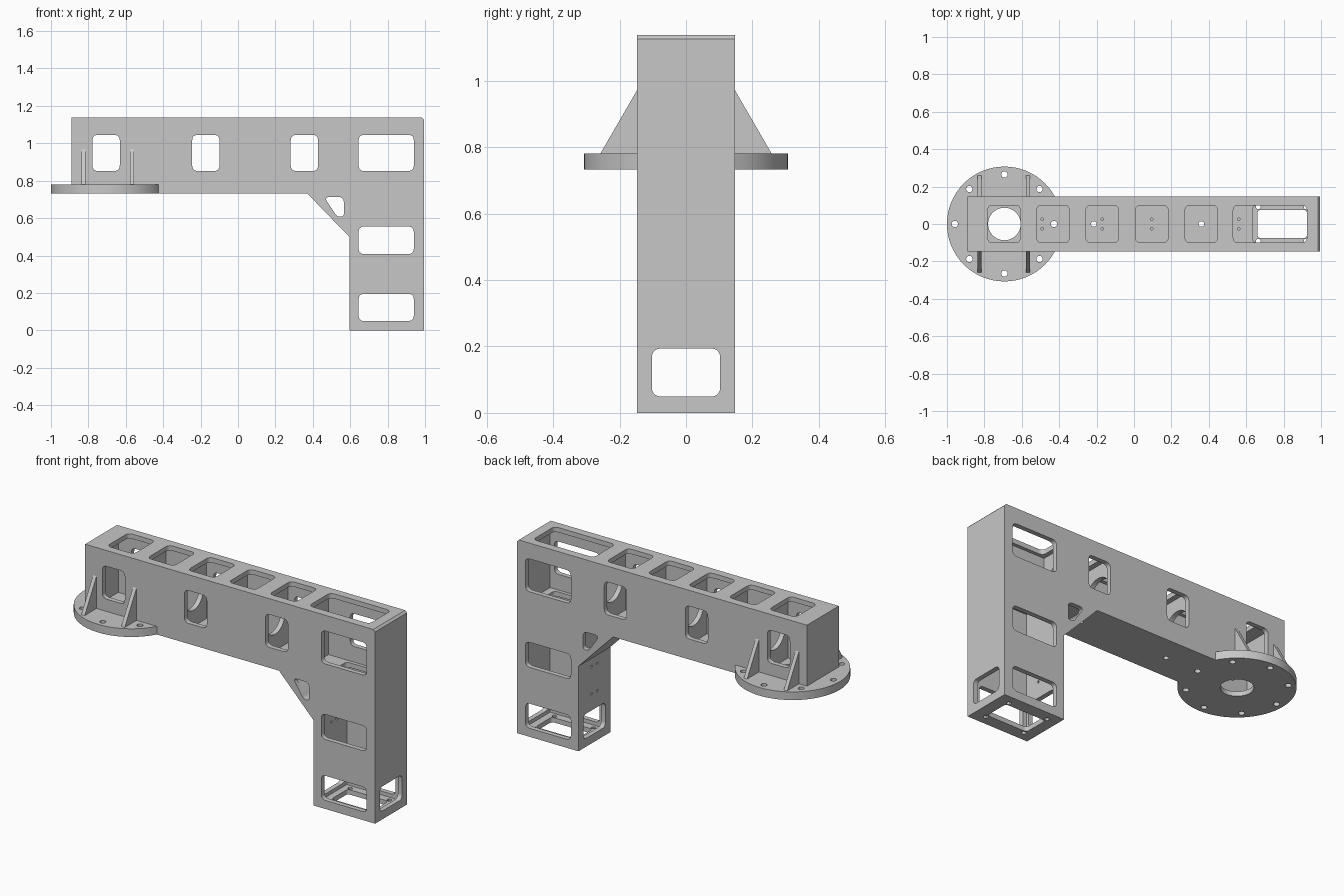
import bpy, bmesh, math
from mathutils import Vector

old = bpy.data.objects.get("Cube")
if old:
    bpy.data.objects.remove(old, do_unlink=True)

steel = bpy.data.materials.new("plain_grey")
steel.use_nodes = True
GREY = (0.57, 0.57, 0.57, 1)
steel.diffuse_color = GREY
steel.node_tree.nodes["Principled BSDF"].inputs["Base Color"].default_value = GREY

# Maps profile coordinates (u, v) and depth d to space, per extrusion axis
AXES = {
    "x": lambda u, v, d: (d, u, v),
    "y": lambda u, v, d: (u, d, v),
    "z": lambda u, v, d: (u, v, d),
}


def prism(name, profile, axis, lo, hi):
    """Solid with a closed 2D profile, extruded along an axis."""
    bm = bmesh.new()
    place = AXES[axis]
    a = [bm.verts.new(place(u, v, lo)) for u, v in profile]
    b = [bm.verts.new(place(u, v, hi)) for u, v in profile]
    bm.faces.new(a[::-1])
    bm.faces.new(b)
    for i in range(len(a)):
        bm.faces.new((a[i - 1], a[i], b[i], b[i - 1]))
    bmesh.ops.recalc_face_normals(bm, faces=bm.faces)
    if bm.calc_volume(signed=True) < 0:
        bmesh.ops.reverse_faces(bm, faces=bm.faces)
    mesh = bpy.data.meshes.new(name)
    bm.to_mesh(mesh)
    bm.free()
    mesh.materials.append(steel)
    ob = bpy.data.objects.new(name, mesh)
    bpy.context.collection.objects.link(ob)
    return ob


def circle(u, v, r, n=24):
    return [(u + r * math.cos(math.tau * i / n), v + r * math.sin(math.tau * i / n))
            for i in range(n)]


def rect(u0, u1, v0, v1):
    return [(u0, v0), (u1, v0), (u1, v1), (u0, v1)]


def rounded(corners, r, n=5):
    """Fillet every corner of a polygon, never past the middle of an edge."""
    pts = [Vector(c) for c in corners]
    out = []
    for i, p in enumerate(pts):
        before, after = pts[i - 1] - p, pts[(i + 1) % len(pts)] - p
        cut_len = min(r, 0.45 * before.length, 0.45 * after.length)
        a = p + before.normalized() * cut_len
        b = p + after.normalized() * cut_len
        for k in range(n + 1):
            t = k / n
            out.append(tuple(a * (1 - t) ** 2 + p * (2 * t * (1 - t)) + b * t ** 2))
    return out


def cut(target, profile, axis, lo, hi):
    """Subtract an extruded profile, skipping a cut that would leave nothing."""
    tool = prism("cutter", profile, axis, lo, hi)
    mod = target.modifiers.new("cut", "BOOLEAN")
    mod.operation = "DIFFERENCE"
    mod.solver = "EXACT"
    mod.object = tool
    result = target.evaluated_get(bpy.context.evaluated_depsgraph_get())
    if len(result.data.polygons) >= 6:
        bpy.context.view_layer.objects.active = target
        bpy.ops.object.modifier_apply(modifier=mod.name)
    else:
        target.modifiers.remove(mod)
    bpy.data.objects.remove(tool, do_unlink=True)


HALF, WALL = 0.148, 0.028
INNER = HALF - WALL
FLOOR, TOP = 0.732, 1.138
FX, FR, FTOP = -0.693, 0.307, 0.78      # flange centre, radius and top

# Bent box-section frame
frame = prism("bent_box_frame",
              [(-0.89, FLOOR), (0.37, FLOOR), (0.595, 0.5), (0.595, 0), (0.995, 0),
               (0.995, TOP - 0.012), (0.983, TOP), (-0.89, TOP)], "y", -HALF, HALF)

# Hollow bays between bulkheads
bulkheads = [-0.565, -0.302, -0.037, 0.228, 0.49]
ends = [-0.89 + WALL / 2] + bulkheads + [0.995 - WALL / 2]
for a, b in zip(ends, ends[1:]):
    cut(frame, rect(a + WALL / 2, b - WALL / 2, FLOOR + WALL, TOP - WALL), "y", -INNER, INNER)

# Hollow column and corner brace
cut(frame, rect(0.595 + WALL, 0.995 - WALL, WALL, FLOOR), "y", -INNER, INNER)
cut(frame, [(0.43, 0.726), (0.594, 0.726), (0.594, 0.56)], "y", -INNER, INNER)

# Round openings through the bulkheads
for x in bulkheads:
    cut(frame, circle(0, 0.945, 0.09, 32), "x", x - 0.03, x + 0.03)

# Side windows through both webs
for x in (-0.705, -0.172, 0.355):
    cut(frame, rounded(rect(x - 0.073, x + 0.073, 0.852, 1.045), 0.03), "y", -1, 1)
for z0, z1 in ((0.852, 1.045), (0.408, 0.555), (0.05, 0.195)):
    cut(frame, rounded(rect(0.645, 0.94, z0, z1), 0.03), "y", -1, 1)
cut(frame, rounded([(0.46, 0.713), (0.566, 0.713), (0.566, 0.608), (0.53, 0.608)], 0.03),
    "y", -1, 1)

# Windows through the column foot
cut(frame, rounded(rect(-0.103, 0.103, 0.049, 0.194), 0.03), "x", 0.5, 1.1)

# Top windows
for x in (-0.695, -0.433, -0.17, 0.095, 0.36):
    cut(frame, rounded(rect(x - 0.087, x + 0.087, -0.1, 0.1), 0.03), "z", 1.06, 1.2)
cut(frame, rounded(rect(0.53, 0.925, -0.1, 0.1), 0.03), "z", 1.06, 1.2)

# Openings in the beam floor over the column and in the foot plate
cut(frame, rounded(rect(0.635, 0.925, -0.1, 0.1), 0.025), "z", 0.7, 0.8)
cut(frame, rounded(rect(0.66, 0.925, -0.075, 0.075), 0.02), "z", -0.1, 0.04)
for x in (0.665, 0.92):
    for y in (-0.092, 0.092):
        cut(frame, circle(x, y, 0.013, 12), "z", -0.1, 0.04)

# Small fixing holes in the floor and the inner column wall
for x in (-0.49, -0.17, 0.095, 0.56):
    for y in (-0.025, 0.025):
        cut(frame, circle(x, y, 0.007, 10), "z", FLOOR + 0.01, 0.8)
for x in (-0.215, 0.36):
    cut(frame, circle(x, 0, 0.015, 14), "z", 0.7, 0.8)
for z in (0.29, 0.45):
    for y in (-0.025, 0.025):
        cut(frame, circle(y, z, 0.007, 10), "x", 0.58, 0.64)

# Round mounting flange, notched around the frame
flange = prism("mounting_flange", circle(FX, 0, FR, 64), "z", FLOOR, FTOP)
cut(flange, rect(-0.89, 0, -HALF, HALF), "z", 0.6, 0.9)

# Central bore and bolt circle
cut(frame, circle(FX, 0, 0.087, 40), "z", 0.6, 0.8)
for i in range(8):
    a = math.tau * i / 8
    x, y = FX + 0.265 * math.cos(a), 0.265 * math.sin(a)
    cut(frame if i == 0 else flange, circle(x, y, 0.017, 16), "z", 0.6, 0.8)

# Triangular ribs bracing the flange
for side, s in (("front", -1), ("back", 1)):
    for end, x in (("outer", -0.827), ("inner", -0.567)):
        prism(f"{side}_{end}_rib", [(s * HALF, FTOP), (s * 0.258, FTOP), (s * HALF, 0.97)],
              "x", x - 0.011, x + 0.011)

# Smooth the curved edges, keep corners sharp
bpy.ops.object.select_all(action="DESELECT")
for ob in (frame, flange):
    ob.select_set(True)
bpy.context.view_layer.objects.active = frame
bpy.ops.object.shade_smooth_by_angle(angle=math.radians(30))
